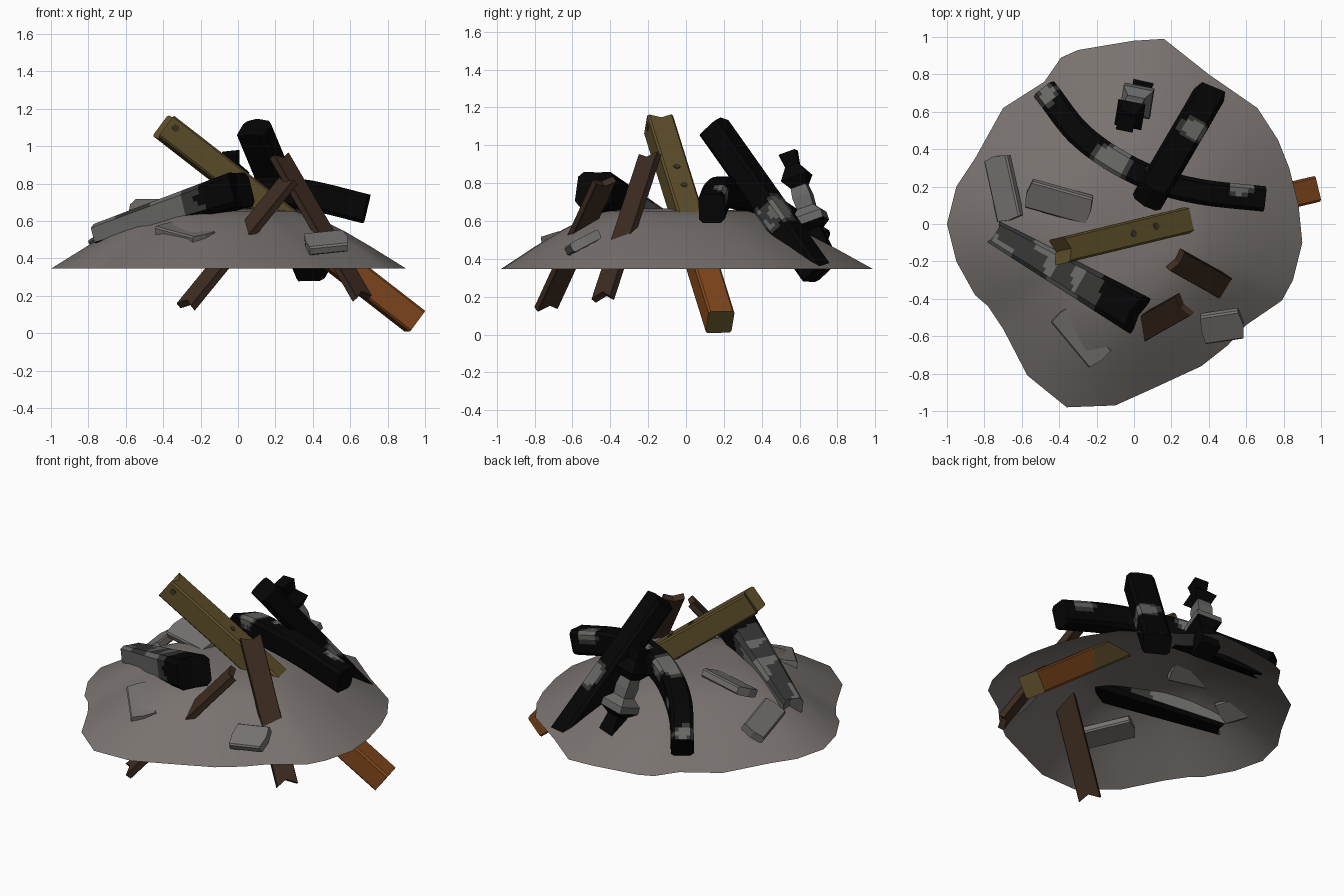
import bpy, bmesh, math
from mathutils import Vector, noise

if "Cube" in bpy.data.objects:
    bpy.data.objects.remove(bpy.data.objects["Cube"])

COLOURS = {"mound_grey": (.19, .17, .16), "stone_grey": (.18, .172, .166), "char_black": (.0015, .0015, .0015),
           "char_grey": (.035, .035, .034), "ash_grey": (.135, .135, .132), "dark_brown": (.047, .025, .015),
           "rust_orange": (.225, .065, .012), "olive_wood": (.115, .08, .024), "nail_brown": (.045, .032, .014)}
MATS = {}
for key, col in COLOURS.items():
    MATS[key] = bpy.data.materials.new(key)
    MATS[key].diffuse_color = (*col, 1)
NAMES = list(MATS)


def finish(name, bm, rule, smooth=False):
    """Turn a bmesh into an object, colouring each face with rule(centre, normal)."""
    bm.normal_update()
    for f in bm.faces:
        f.material_index = NAMES.index(rule(f.calc_center_median(), f.normal))
        f.smooth = smooth
    me = bpy.data.meshes.new(name)
    bm.to_mesh(me)
    bm.free()
    for m in MATS.values():
        me.materials.append(m)
    ob = bpy.data.objects.new(name, me)
    bpy.context.collection.objects.link(ob)
    return ob


def catmull(pts, n):
    """Smooth path through a few points."""
    p = [2 * pts[0] - pts[1]] + pts + [2 * pts[-1] - pts[-2]]
    out = []
    for i in range(1, len(p) - 2):
        a, b, c, d = p[i - 1:i + 3]
        for k in range(n):
            t = k / n
            out.append(.5 * (2 * b + (c - a) * t + (2 * a - 5 * b + 4 * c - d) * t * t
                             + (3 * b - a - 3 * c + d) * t ** 3))
    return out + [pts[-1]]


def beam(name, pts, half, rule, wide=None, steps=1, chamfer=.15, notch=(0, 0), taper=(1, 1)):
    """Sweep a chamfered rectangle along a path; ends may have a V notch."""
    path = catmull([Vector(p) for p in pts], steps)
    hw, hd = half
    c = min(hw, hd) * chamfer
    s = [-1, -.5, 0, .5, 1]
    prof = [(k * (hw - c), -hd) for k in s] + [(hw, k * (hd - c)) for k in s]
    prof += [(-k * (hw - c), hd) for k in s] + [(-hw, -k * (hd - c)) for k in s]
    bm = bmesh.new()
    rings = []
    last = len(path) - 1
    for i, p in enumerate(path):
        d = (path[min(i + 1, last)] - path[max(i - 1, 0)]).normalized()
        w = Vector(wide) if wide else Vector((0, 0, 1)).cross(d)
        x = (w - d * w.dot(d)).normalized()
        y = d.cross(x)
        k = taper[0] + (taper[1] - taper[0]) * i / last
        cut = notch[0] if i == 0 else -notch[1] if i == last else 0
        rings.append([bm.verts.new(p + x * a * k + y * b * k + d * cut * (1 - abs(a) / hw)) for a, b in prof])
    n = len(prof)
    for r0, r1 in zip(rings, rings[1:]):
        for j in range(n):
            bm.faces.new((r0[j], r0[(j + 1) % n], r1[(j + 1) % n], r1[j]))
    for r in (rings[0], rings[-1]):
        for i in range(4):
            bm.faces.new((r[i], r[i + 1], r[13 - i], r[14 - i]))
        bm.faces.new(r[4:11])
        bm.faces.new(r[14:20] + [r[0]])
    bmesh.ops.recalc_face_normals(bm, faces=bm.faces)
    return finish(name, bm, rule)


def charred(patches):
    """Black with ash patches that have a darker grey rim."""
    def rule(c, n):
        wob = 1 + .4 * noise.noise(c * 10)
        for x, y, z, r in patches:
            d = (c - Vector((x, y, z))).length * wob
            if d < r:
                return "ash_grey"
            if d < r * 1.3:
                return "char_grey"
        return "char_black"
    return rule


def plain(key):
    return lambda c, n: key


# Ash mound: open sheet with an irregular outline
OUTLINE = [(.16, .99), (0, .98), (-.3, .93), (-.39, .89), (-.48, .76), (-.7, .62), (-.85, .35), (-.95, .2),
           (-1, 0), (-.95, -.2), (-.85, -.38), (-.78, -.44), (-.7, -.56), (-.57, -.81), (-.36, -.98), (-.1, -.97),
           (.1, -.88), (.36, -.76), (.5, -.65), (.6, -.54), (.79, -.41), (.85, -.3), (.9, -.1), (.88, .1),
           (.83, .3), (.77, .45), (.66, .62), (.4, .8)]
bm = bmesh.new()
mid = Vector((-.05, -.08, 0))
rings = []
for t, f in ((1, 0), (.8, .37), (.65, .63), (.5, .85), (.38, .96), (.2, 1)):
    rings.append([bm.verts.new(mid + (Vector((x, y, 0)) - mid) * t + Vector((0, 0, .345 + .32 * f)))
                  for x, y in OUTLINE])
n = len(OUTLINE)
for a, b in zip(rings, rings[1:]):
    for j in range(n):
        bm.faces.new((a[j], a[(j + 1) % n], b[(j + 1) % n], b[j]))
bm.faces.new(rings[-1])
finish("ash_mound", bm, plain("mound_grey"), True)

# Long timber: olive, rust coloured where it leaves the mound, olive end
A0, A1 = Vector((-.40, -.145, 1.11)), Vector((.945, .18, .065))
AX = (A1 - A0).normalized()
beam("long_timber", [A0, A1], (.07, .07),
     lambda c, n: "rust_orange" if c.x > .41 and abs(n.dot(AX)) < .5 else "olive_wood",
     wide=(-.22, .97, 0), steps=30, notch=(.03, 0))
# Nail heads on the top and front faces of the timber
SIDE = Vector((-.23, .97, 0)).normalized()
UP = SIDE.cross(AX)
UP = UP if UP.z > 0 else -UP
for i, (along, across, face) in enumerate(((.05, .02, -SIDE), (.46, .0, UP), (.62, .01, UP))):
    bm = bmesh.new()
    bmesh.ops.create_cone(bm, cap_ends=True, segments=8, radius1=.02, radius2=.02, depth=.006)
    bmesh.ops.transform(bm, matrix=face.to_track_quat('Z', 'Y').to_matrix().to_4x4(), verts=bm.verts)
    other = UP if face != UP else SIDE
    bmesh.ops.translate(bm, vec=A0 + AX * along + other * across + face * .07, verts=bm.verts)
    finish(f"nail_{i}", bm, plain("nail_brown"))

# Charred upright beam
beam("charred_upright", [(.085, .15, 1.09), (.405, .695, .32)], (.085, .065),
     charred([(.345, .5, .68, .08), (.35, .42, .6, .06)]),
     wide=(.88, -.48, 0), steps=48, chamfer=.3, notch=(-.02, 0))

# Charred curved beam
beam("charred_curve", [(-.465, .7, .48), (-.3, .49, .62), (-.1, .34, .72), (.13, .23, .755), (.37, .17, .74),
                       (.685, .135, .665)], (.068, .078),
     charred([(.57, .2, .76, .055), (-.12, .34, .8, .08), (-.45, .69, .55, .045), (.1, .28, .85, .03),
              (-.25, .5, .64, .04)]), steps=10, chamfer=.3)


# Ashy split beam with a black end
def ashy(c, n):
    u = (c.x + .76) / .8 + .12 * noise.noise(c * 9)
    if n.z < -.4 or u > .72:
        return "char_black"
    if u > .6:
        return "char_grey"
    if n.z > .6:
        return "char_grey" if noise.noise(c * 10) > -.05 else "ash_grey"
    return "ash_grey"


beam("ashy_beam", [(-.745, -.045, .525), (.02, -.485, .77)], (.1, .088), ashy, steps=40,
     chamfer=.3, notch=(.05, .02), taper=(.65, 1.08))

# Thin brown planks pushed through the mound
beam("brown_plank_right", [(.22, -.19, .95), (.665, -.44, .185)], (.064, .02), plain("dark_brown"),
     wide=(.08, .1, .014), notch=(.025, .035), steps=4)
beam("brown_plank_left", [(.27, -.43, .815), (-.28, -.74, .14)], (.066, .02), plain("dark_brown"),
     wide=(.08, -.11, -.014), notch=(.025, .035), steps=4)

# Turned baluster: square lathe, ashy in the middle
P0, P1 = Vector((-.045, .54, .96)), Vector((.055, .735, .38))
axis = (P1 - P0).normalized()
bx = axis.cross(Vector((.2, 1, 0))).normalized()
by = axis.cross(bx)
bm = bmesh.new()
rings = []
for t, r in ((0, .065), (.12, .05), (.23, .105), (.31, .06), (.4, .07), (.5, .065), (.57, .115), (.64, .115),
             (.7, .06), (.85, .075), (1, .09)):
    rings.append([bm.verts.new(P0.lerp(P1, t) + r * (bx * math.cos(a) + by * math.sin(a)))
                  for a in [math.pi / 4 + k * math.pi / 2 for k in range(4)]])
for a, b in zip(rings, rings[1:]):
    for j in range(4):
        bm.faces.new((a[j], a[(j + 1) % 4], b[(j + 1) % 4], b[j]))
bm.faces.new(rings[0])
bm.faces.new(rings[-1])
bmesh.ops.recalc_face_normals(bm, faces=bm.faces)
finish("baluster", bm, lambda c, n: "ash_grey" if .33 < (c - P0).dot(axis) / (P1 - P0).length < .66
       else "char_black")

# Stone slabs half sunk in the mound
for i, (a, b, w, hw) in enumerate((
        ((-.56, .165, .665), (-.24, .075, .665), (.2, .9, .4), .08),
        ((-.73, .35, .51), (-.66, .03, .54), (.8, .1, .5), .075),
        ((-.38, -.475, .56), (-.18, -.715, .505), (.75, .65, .2), .08),
        ((.57, -.53, .495), (.37, -.56, .475), (.1, .85, .45), .085))):
    beam(f"stone_slab_{i}", [a, b], (hw, .026), plain("stone_grey"), wide=w, chamfer=.35, notch=(-.015, -.01))

for m in bpy.data.materials:
    if m.users and not m.is_grease_pencil:
        m.use_nodes = True
        m.node_tree.nodes["Principled BSDF"].inputs["Base Color"].default_value = m.diffuse_color
